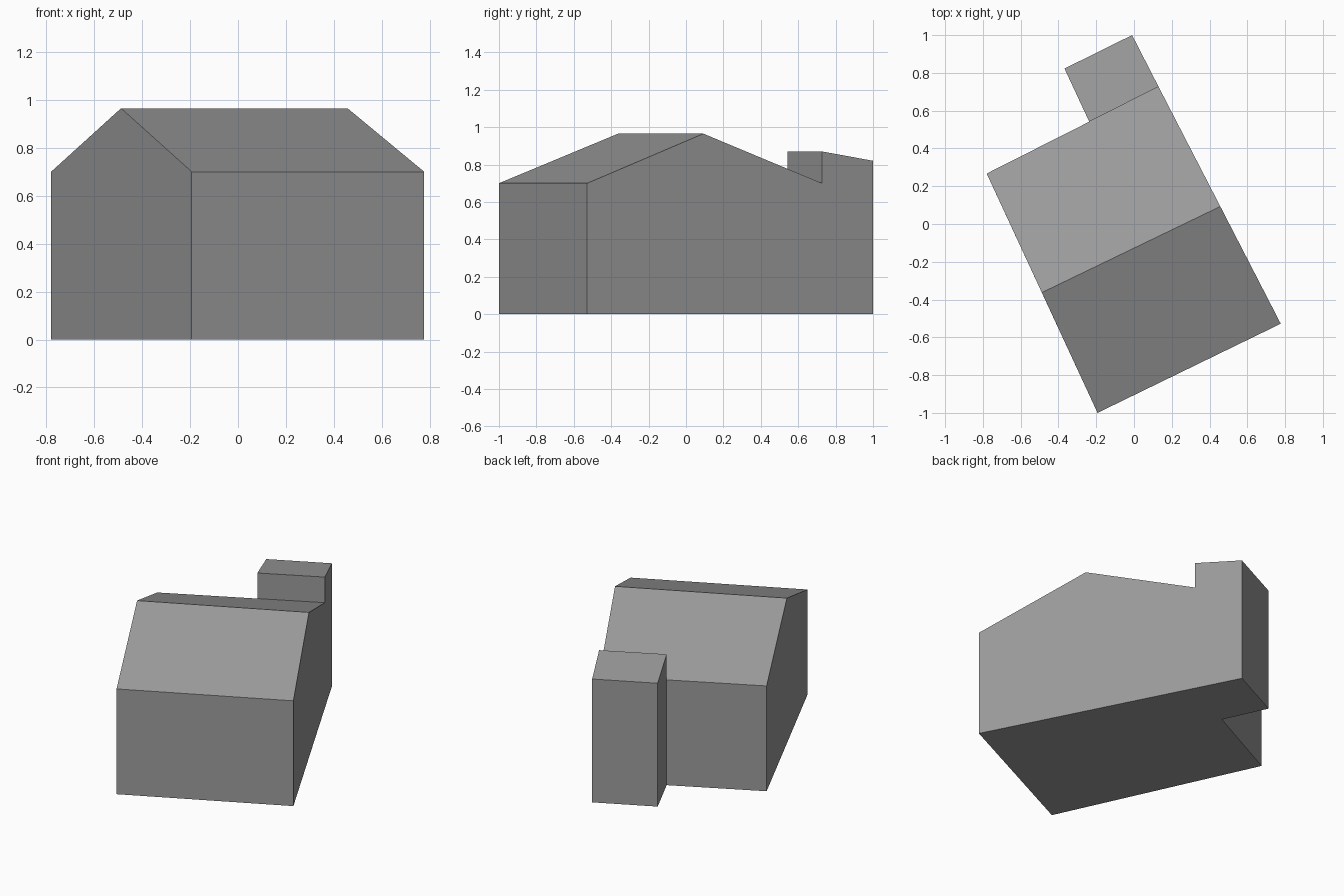
import bpy
import bmesh
from mathutils import Vector

cube = bpy.data.objects.get("Cube")
if cube:
    bpy.data.objects.remove(cube, do_unlink=True)

grey = bpy.data.materials.new("plain grey")
grey.use_nodes = True
colour = (0.33, 0.33, 0.33, 1)
grey.diffuse_color = colour
grey.node_tree.nodes["Principled BSDF"].inputs["Base Color"].default_value = colour

EAVES, RIDGE = 0.70, 0.965
ANNEX_HIGH, ANNEX_LOW = 0.87, 0.82

# Plan corners, named by where they stand
front_r, front_l = (-0.193, -1.0), (0.777, -0.528)
back_r, back_l = (-0.78, 0.267), (0.13, 0.727)
ridge_r, ridge_l = (-0.488, -0.363), (0.457, 0.093)
annex_r, annex_l = (-0.368, 0.823), (-0.01, 1.0)
joint = (-0.237, 0.5415)      # where the annex meets the back wall


def at(plan, z=0.0):
    return Vector((*plan, z))


def shell(name, faces):
    """Join flat polygons into one shell, merging shared corners."""
    bm = bmesh.new()
    for face in faces:
        bm.faces.new([bm.verts.new(p) for p in face])
    bmesh.ops.remove_doubles(bm, verts=bm.verts, dist=0.0005)
    bm.normal_update()
    mesh = bpy.data.meshes.new(name)
    bm.to_mesh(mesh)
    bm.free()
    mesh.materials.append(grey)
    obj = bpy.data.objects.new(name, mesh)
    bpy.context.collection.objects.link(obj)


def wall(a, b, za, zb, base=0.0):
    return [at(a, base), at(b, base), at(b, zb), at(a, za)]


# House: walls, gables, pitched roof and floor, open where the annex joins
shell("house", [
    wall(front_r, front_l, EAVES, EAVES),
    wall(joint, back_r, EAVES, EAVES),
    [at(front_l), at(back_l), at(back_l, EAVES), at(ridge_l, RIDGE), at(front_l, EAVES)],
    [at(back_r), at(front_r), at(front_r, EAVES), at(ridge_r, RIDGE), at(back_r, EAVES)],
    [at(front_r, EAVES), at(front_l, EAVES), at(ridge_l, RIDGE), at(ridge_r, RIDGE)],
    [at(ridge_r, RIDGE), at(ridge_l, RIDGE), at(back_l, EAVES),
     at(joint, EAVES), at(back_r, EAVES)],
    [at(front_l), at(front_r), at(back_r), at(joint), at(back_l)],
])

# Annex: taller than the eaves, with a lean-to roof falling to the back
shell("annex", [
    wall(joint, back_l, ANNEX_HIGH, ANNEX_HIGH, EAVES),
    wall(back_l, annex_l, ANNEX_HIGH, ANNEX_LOW),
    wall(annex_l, annex_r, ANNEX_LOW, ANNEX_LOW),
    wall(annex_r, joint, ANNEX_LOW, ANNEX_HIGH),
    [at(joint, ANNEX_HIGH), at(back_l, ANNEX_HIGH),
     at(annex_l, ANNEX_LOW), at(annex_r, ANNEX_LOW)],
    [at(joint), at(annex_r), at(annex_l), at(back_l)],
])
